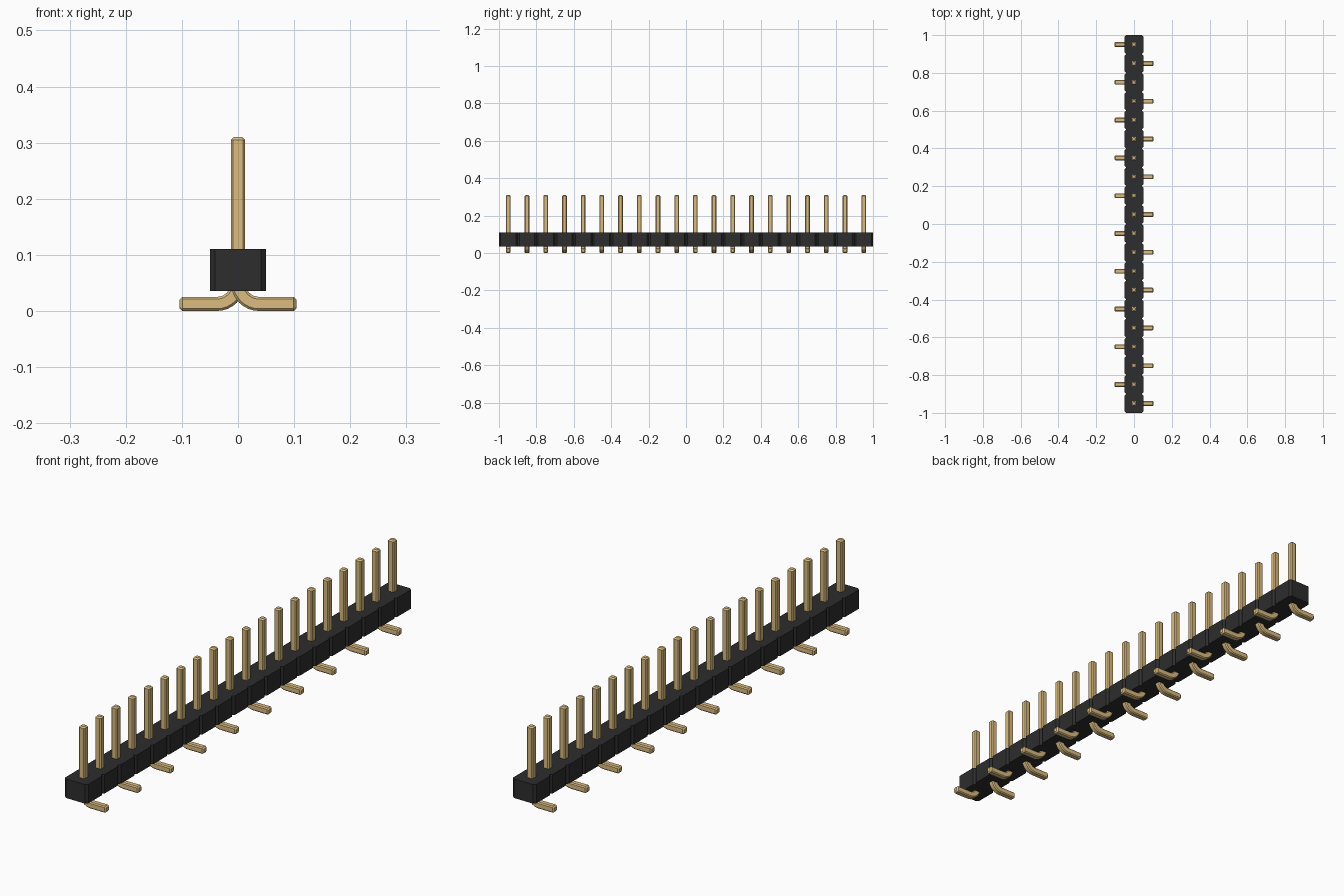
import bpy, bmesh, math
from mathutils import Vector

if "Cube" in bpy.data.objects:
    bpy.data.objects.remove(bpy.data.objects["Cube"], do_unlink=True)

COUNT, PITCH = 20, 0.1
HALF = 0.0126        # half width of the square wire
EDGE = 0.004         # small chamfer along the wire edges
TIP = 0.005          # chamfer at both wire ends
TOP, REACH = 0.31, 0.104


def material(name, color):
    mat = bpy.data.materials.new(name)
    mat.use_nodes = True
    mat.diffuse_color = color
    bsdf = mat.node_tree.nodes["Principled BSDF"]
    bsdf.inputs["Base Color"].default_value = color
    bsdf.inputs["Roughness"].default_value = 0.6
    return mat


def finish(bm, name, mat):
    bmesh.ops.recalc_face_normals(bm, faces=bm.faces)
    mesh = bpy.data.meshes.new(name)
    bm.to_mesh(mesh)
    bm.free()
    mesh.materials.append(mat)
    return mesh


def add_object(name, mesh):
    obj = bpy.data.objects.new(name, mesh)
    bpy.context.collection.objects.link(obj)
    return obj


def chamfered_square(half, cut):
    a, b = half, half - cut
    return [(a, -b), (a, b), (b, a), (-b, a), (-a, b), (-a, -b), (-b, -a), (b, -a)]


black = material("black plastic", (0.026, 0.026, 0.026, 1))
gold = material("pale gold", (0.708, 0.504, 0.21, 1))

# Housing: one scalloped outline with a chamfered cell for every pin
bm = bmesh.new()
half, cut = PITCH / 2, 0.009
pin_rows = [(i - (COUNT - 1) / 2) * PITCH for i in range(COUNT)]
side = []
for y in pin_rows:
    side += [(half - cut, y - half), (half, y - half + cut), (half, y + half - cut)]
side.append((half - cut, pin_rows[-1] + half))
outline = side + [(-x, y) for x, y in reversed(side)]
base = bm.faces.new([bm.verts.new((x, y, 0.036)) for x, y in outline])
grown = bmesh.ops.extrude_face_region(bm, geom=[base])
bmesh.ops.translate(bm, vec=(0, 0, 0.074),
                    verts=[v for v in grown["geom"] if isinstance(v, bmesh.types.BMVert)])
add_object("housing", finish(bm, "housing", black))

# Wire path: down the post, round the bend and out along the foot
radius = 0.0375
stations = [(0, TOP, 0, TIP), (0, TOP - TIP, 0, 0)]          # x, z, angle, inset
steps = 8
for i in range(steps + 1):
    a = math.pi / 2 * i / steps
    stations.append((radius * (1 - math.cos(a)),
                     HALF + radius * (1 - math.sin(a)), a, 0))
stations += [(REACH - TIP, HALF, math.pi / 2, 0), (REACH, HALF, math.pi / 2, TIP)]

# Pin: sweep the chamfered square along the path
bm = bmesh.new()
rings = []
for x, z, a, inset in stations:
    across = Vector((math.cos(a), 0, math.sin(a)))
    scale = (HALF - inset) / HALF
    rings.append([bm.verts.new(Vector((x, 0, z)) + across * u * scale + Vector((0, v * scale, 0)))
                  for u, v in chamfered_square(HALF, EDGE)])
for r, s in zip(rings, rings[1:]):
    for k in range(len(r)):
        n = (k + 1) % len(r)
        bm.faces.new((r[k], r[n], s[n], s[k]))
bm.faces.new(rings[0])
bm.faces.new(rings[-1])
pin_mesh = finish(bm, "pin", gold)

# Pins alternate the side their foot points to
for i, y in enumerate(pin_rows):
    pin = add_object(f"pin_{i + 1}", pin_mesh)
    pin.location.y = y
    pin.rotation_euler.z = math.pi * (i % 2)
